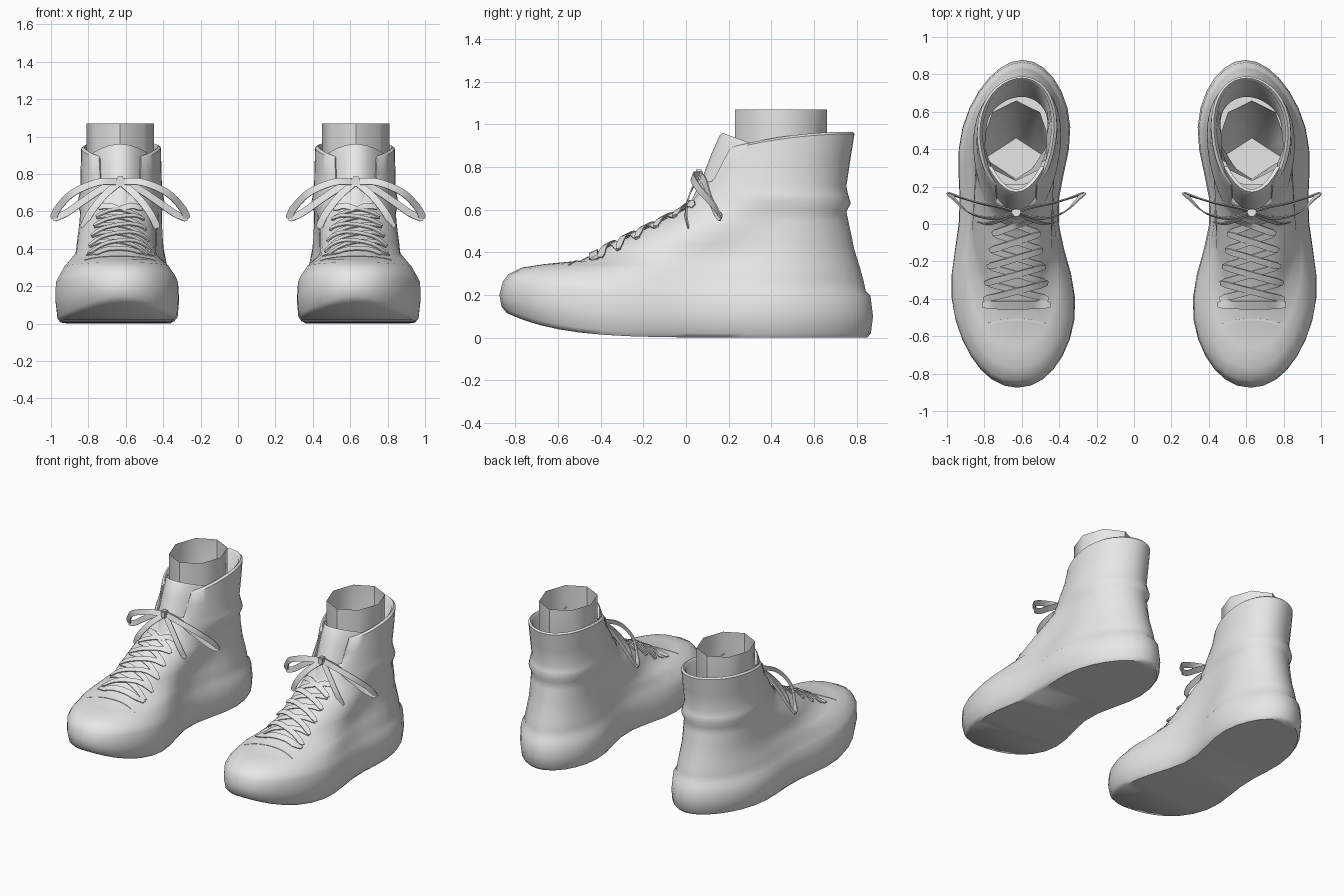
import bpy, bmesh, math
from mathutils import Vector
from mathutils.bvhtree import BVHTree

cube = bpy.data.objects.get("Cube")
if cube:
    bpy.data.objects.remove(cube, do_unlink=True)

grey = bpy.data.materials.new("light_grey")
grey.use_nodes = True
grey.diffuse_color = (0.8, 0.8, 0.8, 1)
grey.node_tree.nodes["Principled BSDF"].inputs["Base Color"].default_value = grey.diffuse_color

SEGMENTS = 40
CENTRE = 0.63


def finish(name, bm, thickness=0, angle=40):
    """Turn a bmesh into a mirrored pair, smooth with sharp edges kept."""
    bmesh.ops.recalc_face_normals(bm, faces=bm.faces)
    mesh = bpy.data.meshes.new(name)
    bm.to_mesh(mesh)
    bm.free()
    mesh.materials.append(grey)
    ob = bpy.data.objects.new(name, mesh)
    bpy.context.collection.objects.link(ob)
    if thickness:
        solid = ob.modifiers.new("thickness", 'SOLIDIFY')
        solid.thickness, solid.offset = thickness, 0
        ob.modifiers.new("crisp_rim", 'EDGE_SPLIT').split_angle = math.radians(angle)
    ob.modifiers.new("pair", 'MIRROR').use_mirror_merge = False
    bpy.ops.object.select_all(action='DESELECT')
    ob.select_set(True)
    bpy.context.view_layer.objects.active = ob
    bpy.ops.object.shade_smooth_by_angle(angle=math.radians(angle))


def loft(bm, rows, closed=True):
    """Join rows of points with quads and return the vertex rows."""
    rows = [[bm.verts.new(point) for point in row] for row in rows]
    for lower, upper in zip(rows, rows[1:]):
        count = len(lower)
        for i in range(count if closed else count - 1):
            j = (i + 1) % count
            bm.faces.new((lower[i], lower[j], upper[j], upper[i]))
    return rows


def blend(start, end, t):
    return [a + (b - a) * t for a, b in zip(start, end)]


def outline(toe, heel, toe_width, heel_width, toe_z, heel_z):
    """Foot-shaped ring whose waist fades as it rises."""
    waist = min(.13, max(0, .19 - .3 * heel_z))
    rise = 1 + 6 * max(0, 1 - heel_z / .3) + 4 * max(0, heel_z - .7)
    height = min(1, heel_z * 2)
    points = []
    for i in range(SEGMENTS):
        angle = 2 * math.pi * i / SEGMENTS
        along = (1 - math.cos(angle)) / 2
        y = toe + (heel - toe) * along
        pinch = math.exp(-((along - .53) / .22) ** 2)
        half = toe_width + (heel_width - toe_width) * along - waist * pinch
        across = math.copysign(abs(math.sin(angle)) ** (1 - .28 * height * (1 - along)),
                               math.sin(angle))
        bend = .4 * waist * math.exp(-((y - .05) * 2) ** 2) - .03 * along ** 3
        x = CENTRE - .01 * (1 - height) + bend + across * half
        points.append(Vector((x, y, heel_z + (toe_z - heel_z) * (1 - along) ** rise)))
    return points


# Shoe body sections: toe y, heel y, toe width, heel width, toe z, heel z
sole = [
    (-.84, .85, .38, .36, .115, 0),
    (-.865, .867, .4, .375, .145, .02),
    (-.875, .877, .41, .38, .2, .1),
    (-.86, .865, .405, .375, .26, .195),
    (-.835, .842, .385, .352, .295, .22),
    (-.77, .832, .335, .345, .328, .27),
    (-.66, .815, .28, .33, .345, .33),
]
instep = [blend((-.5, .79, .23, .31, .36, .41), (0, .752, .2, .255, .605, .59), t / 4)
          for t in range(5)]
ankle = [
    (.03, .773, .205, .262, .645, .63),
    (.06, .76, .2, .25, .685, .67),
    (.08, .752, .2, .235, .725, .71),
]
collar = [
    (.14, .77, .2, .23, .8, .83),
    (.17, .79, .2, .225, .875, .955),
    (.185, .78, .185, .21, .885, .965),
    (.2, .765, .17, .195, .865, .95),
]
lining = [(.21, .68, .185, .19, .55, .55)]
rings = [outline(*section) for section in sole + instep + ankle + collar + lining]

# Lace opening in the front of the collar
base = len(sole + instep + ankle) - 1
for side in (1, -1):
    rings[base][2 * side] = rings[base][2 * side].lerp(rings[base][3 * side], .7)
for step in range(1, len(collar) + 1):
    for i in range(-2, 3):
        rings[base + step][i] = rings[base][i] + Vector((0, .007, .003)) * step

bm = bmesh.new()
bottom = loft(bm, rings)[0]
for i in range(SEGMENTS // 2):
    bm.faces.new(dict.fromkeys((bottom[i], bottom[i + 1], bottom[-i - 1], bottom[-i])))
bmesh.ops.recalc_face_normals(bm, faces=bm.faces)
surface = BVHTree.FromBMesh(bm)
finish("shoe_body", bm, angle=50)

# Tongue: curved plate behind the collar edges
bm = bmesh.new()
steps = [i / 5 - 1 for i in range(11)]
loft(bm, [[(CENTRE + .14 * u, y + .13 * u * u, z - .045 * u * u) for u in steps]
          for y, z in ((.03, .63), (.08, .73), (.125, .85), (.165, .94), (.178, .953))], False)
finish("tongue", bm, .02)

# Sock: eight-sided open tube narrowing to a diamond floor
bm = bmesh.new()
corners = [i * math.pi / 4 for i in range(8)]
rows = [[(CENTRE + .18 * math.sin(a), .445 - .215 * math.cos(a), z) for a in corners]
        for z in (1.07, .5)]
rows.append([(CENTRE + .17 * math.sin(a) * abs(math.sin(a)),
              .35 - .11 * math.cos(a) * abs(math.cos(a)), .2) for a in corners])
floor = loft(bm, rows)[-1]
bm.faces.new(floor)
finish("sock", bm, angle=50)


def smooth_path(points, count=6):
    """Catmull-Rom path through the points."""
    knots = [Vector(point) for point in points]
    knots = [2 * knots[0] - knots[1]] + knots + [2 * knots[-1] - knots[-2]]
    path = []
    for a, b, c, d in zip(knots, knots[1:], knots[2:], knots[3:]):
        for j in range(count):
            t = j / count
            path.append(b + ((c - a) * t + (2 * a - 5 * b + 4 * c - d) * t * t
                             + (3 * b - a - 3 * c + d) * t ** 3) / 2)
    return path + [knots[-2]]


def ribbon(bm, path, normals, width):
    """Flat strip along a path, its ends slightly narrowed."""
    strip, last = [], len(path) - 1
    for i, (point, normal) in enumerate(zip(path, normals)):
        tangent = path[min(i + 1, last)] - path[max(i - 1, 0)]
        side = tangent.cross(normal).normalized() * width / 2
        if i in (0, last):
            side *= .6
        strip.append((point - side, point + side))
    loft(bm, strip, False)


def drape(bm, start, end, width, lift, bow=0, count=12):
    """Ribbon laid on the shoe between two points seen from above."""
    path, normals = [], []
    for i in range(count + 1):
        t = i / count
        x, y = blend(start, end, t)
        y -= bow * (2 * t - 1) ** 2
        hit, normal, _, _ = surface.ray_cast(Vector((x, y, 2)), Vector((0, 0, -1)))
        path.append(hit + normal * lift)
        normals.append(normal)
    ribbon(bm, path, normals, width)


# Laces: one straight bar, then crosses up the instep
bm = bmesh.new()
crosses = 5
eyelets = [(.17 - .06 * i / crosses, -.4 + .44 * i / crosses) for i in range(crosses + 1)]
half, y = eyelets[0]
drape(bm, (CENTRE - half - .01, y - .03), (CENTRE + half + .01, y - .03), .045, .01)
for (half, y), (next_half, next_y) in zip(eyelets, eyelets[1:]):
    for side, lift in ((1, .008), (-1, .015)):
        drape(bm, (CENTRE - side * half, y), (CENTRE + side * next_half, next_y), .036, lift)
finish("crossed_laces", bm, .006)

# Toe cap seam
bm = bmesh.new()
drape(bm, (CENTRE - .19, -.51), (CENTRE + .19, -.51), .012, .001, bow=.04)
finish("toe_cap_seam", bm, .004)

# Bow: two loops and two loose ends
knot = (0, .065, .76)
tip = (.36, .165, .56)
strands = [
    (knot, (.12, .03, .755), (.25, .06, .7), (.33, .13, .62), tip),
    (knot, (.09, .09, .725), (.19, .11, .66), (.29, .14, .59), tip),
    (knot, (.09, .02, .68), (.16, 0, .59), (.2, .01, .51)),
]
bm = bmesh.new()
for side in (1, -1):
    for strand in strands:
        path = smooth_path([(CENTRE + side * x, y, z) for x, y, z in strand])
        ribbon(bm, path, [Vector((0, -1, .35))] * len(path), .038)
finish("bow", bm, .006)

# Knot
bm = bmesh.new()
bmesh.ops.create_cube(bm, size=1)
bmesh.ops.scale(bm, vec=(.045, .04, .055), verts=bm.verts)
bmesh.ops.bevel(bm, geom=bm.edges[:], offset=.008, segments=2, affect='EDGES')
bmesh.ops.translate(bm, vec=(CENTRE, .06, .76), verts=bm.verts)
finish("bow_knot", bm)
